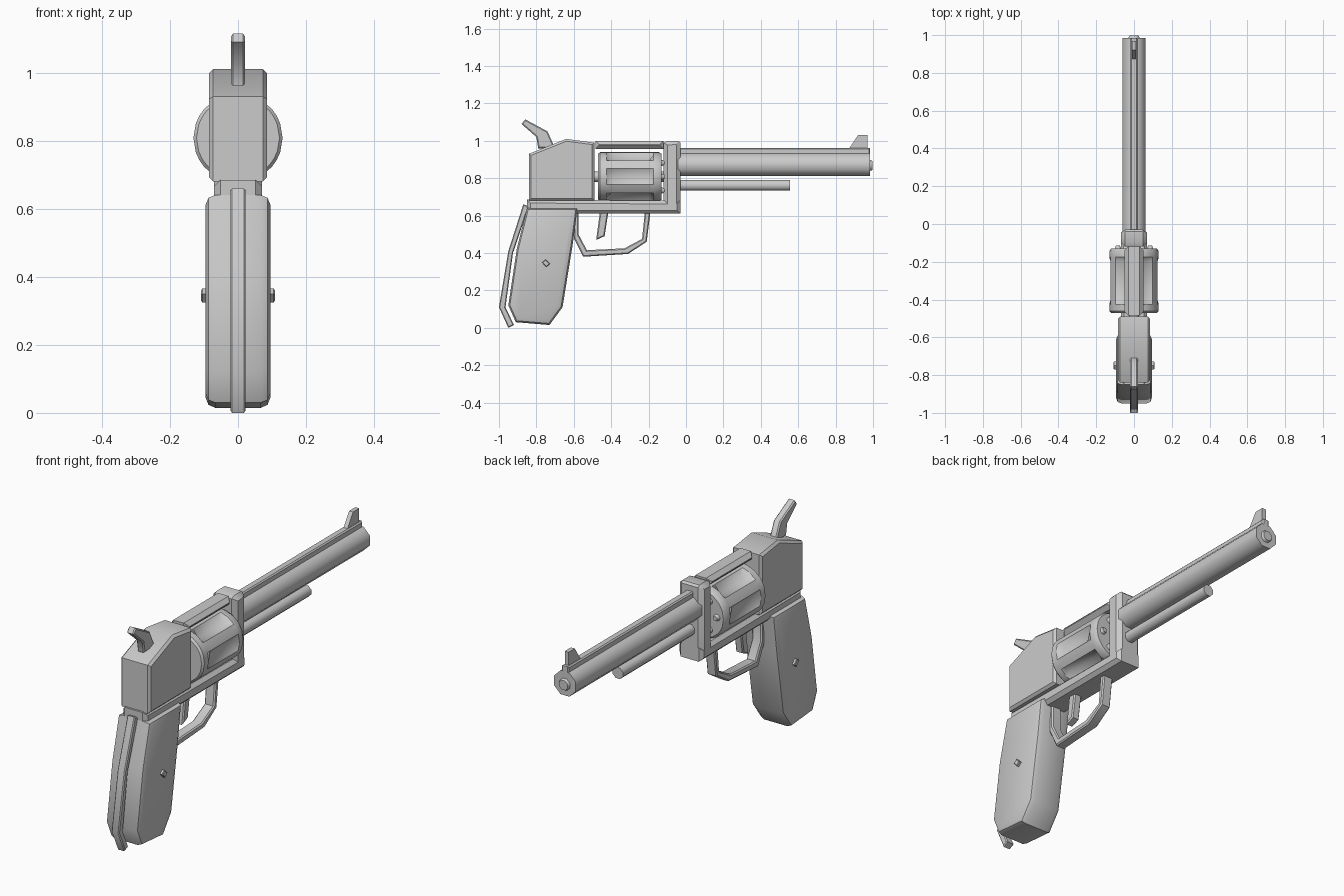
import bpy, bmesh, math
from mathutils import Matrix

cube = bpy.data.objects.get("Cube")
if cube:
    bpy.data.objects.remove(cube, do_unlink=True)

steel = bpy.data.materials.new("light grey")
steel.use_nodes = True
GREY = (0.6, 0.6, 0.6, 1)
steel.diffuse_color = GREY
steel.node_tree.nodes["Principled BSDF"].inputs["Base Color"].default_value = GREY


def finish(name, bm, angle=40):
    bmesh.ops.recalc_face_normals(bm, faces=bm.faces[:])
    mesh = bpy.data.meshes.new(name)
    bm.to_mesh(mesh)
    bm.free()
    mesh.materials.append(steel)
    ob = bpy.data.objects.new(name, mesh)
    bpy.context.collection.objects.link(ob)
    bpy.ops.object.select_all(action='DESELECT')
    ob.select_set(True)
    bpy.context.view_layer.objects.active = ob
    bpy.ops.object.shade_smooth_by_angle(angle=math.radians(angle))
    return ob


def plate(name, profile, half, bevel=0, x=0, segments=1):
    """Side profile of (y, z) points, extruded across x, with softened rims."""
    bm = bmesh.new()
    sides = [[bm.verts.new((x + s * half, y, z)) for y, z in profile] for s in (-1, 1)]
    caps = [bm.faces.new(loop) for loop in sides]
    n = len(profile)
    for i in range(n):
        j = (i + 1) % n
        bm.faces.new((sides[0][i], sides[0][j], sides[1][j], sides[1][i]))
    if bevel:
        bmesh.ops.recalc_face_normals(bm, faces=bm.faces[:])
        rims = list({e for f in caps for e in f.edges})
        bmesh.ops.bevel(bm, geom=rims, offset=bevel, segments=segments,
                        affect='EDGES', profile=0.5)
    return finish(name, bm)


def rod(name, y0, y1, z, r, sides=8, x=0, tip=None):
    """Round bar lying along y."""
    bm = bmesh.new()
    turn = (Matrix.Translation((x, (y0 + y1) / 2, z))
            @ Matrix.Rotation(-math.pi / 2, 4, 'X')
            @ Matrix.Rotation(math.pi / sides, 4, 'Z'))
    bmesh.ops.create_cone(bm, cap_ends=True, segments=sides, radius1=r,
                          radius2=r if tip is None else tip,
                          depth=y1 - y0, matrix=turn)
    return finish(name, bm, 50)


# Frame
plate("rear_frame", [(-.84, .68), (-.84, .93), (-.64, 1.01), (-.49, .99), (-.49, .68)],
      .085, .012)
plate("lower_frame", [(-.85, .685), (-.85, .62), (-.58, .61), (-.03, .61),
                      (-.03, .68), (-.12, .68)], .07, .018)
plate("front_frame", [(-.12, .64), (-.12, .99), (-.10, 1.0), (-.04, 1.0),
                      (-.03, .99), (-.03, .61)], .07, .022)
plate("top_strap", [(-.485, .955), (-.485, 1.0), (-.12, 1.0), (-.12, .955)], .05, .02)

# Fluted cylinder: six sectors of four columns, valley column sunk mid-length
AXIS, R = .808, .131
bm = bmesh.new()
rings = []
for y, radius, sunk in ((-.47, .122, 0), (-.46, R, 0), (-.425, R, 0), (-.40, R, .035),
                        (-.20, R, .035), (-.175, R, 0), (-.145, R, 0), (-.13, .122, 0)):
    ring = []
    for sector in range(6):
        for offset in (-30, -19, 0, 19):
            a = math.radians(sector * 60 + offset)
            r = radius - (sunk if offset == 0 else 0)
            ring.append(bm.verts.new((r * math.cos(a), y, AXIS + r * math.sin(a))))
    rings.append(ring)
for a, b in zip(rings, rings[1:]):
    for i in range(24):
        j = (i + 1) % 24
        bm.faces.new((a[i], a[j], b[j], b[i]))
bm.faces.new(rings[0])
bm.faces.new(rings[-1])
finish("fluted_cylinder", bm)
for i in range(6):
    a = math.radians(60 * i)
    rod(f"chamber_tip_{i + 1}", -.14, -.115, AXIS + .085 * math.sin(a), .022, 8,
        .085 * math.cos(a), .012)
rod("cylinder_pin", -.50, -.10, AXIS, .03)

# Barrel group
rod("barrel", -.05, .985, .872, .066)
rod("muzzle_ring", .98, .998, .868, .034, 8, 0, .026)
plate("barrel_rib", [(-.05, .92), (-.05, .962), (.985, .962), (.985, .92)], .02, .006)
plate("front_sight", [(.87, .955), (.92, 1.03), (.97, 1.03), (.97, .955)], .011)
rod("ejector_rod", -.05, .555, .762, .031)

# Grip
plate("grip", [(-.85, .64), (-.58, .64), (-.605, .45), (-.66, .11), (-.73, .015),
               (-.91, .03), (-.95, .12), (-.905, .42)], .095, .028, segments=2)
plate("back_strap", [(-.87, .66), (-.95, .41), (-1.0, .11), (-.95, 0), (-.92, .015),
                     (-.965, .11), (-.925, .40), (-.84, .65)], .022, .005)
for side, x in (("left", .1), ("right", -.1)):
    plate(f"grip_screw_{side}", [(-.77, .35), (-.75, .365), (-.727, .342), (-.747, .325)],
          .008, .003, x)

# Hammer, trigger and guard
plate("hammer", [(-.88, 1.09), (-.86, 1.115), (-.74, 1.05), (-.70, .96),
                 (-.79, .96), (-.80, 1.02)], .02, .006)
plate("trigger", [(-.46, .62), (-.415, .62), (-.435, .49), (-.48, .47), (-.475, .51)],
      .022, .006)
plate("trigger_guard", [(-.60, .62), (-.60, .48), (-.55, .38), (-.31, .395), (-.21, .46),
                        (-.19, .62), (-.22, .62), (-.235, .475), (-.33, .425),
                        (-.53, .415), (-.575, .50), (-.575, .62)], .028, .006)
